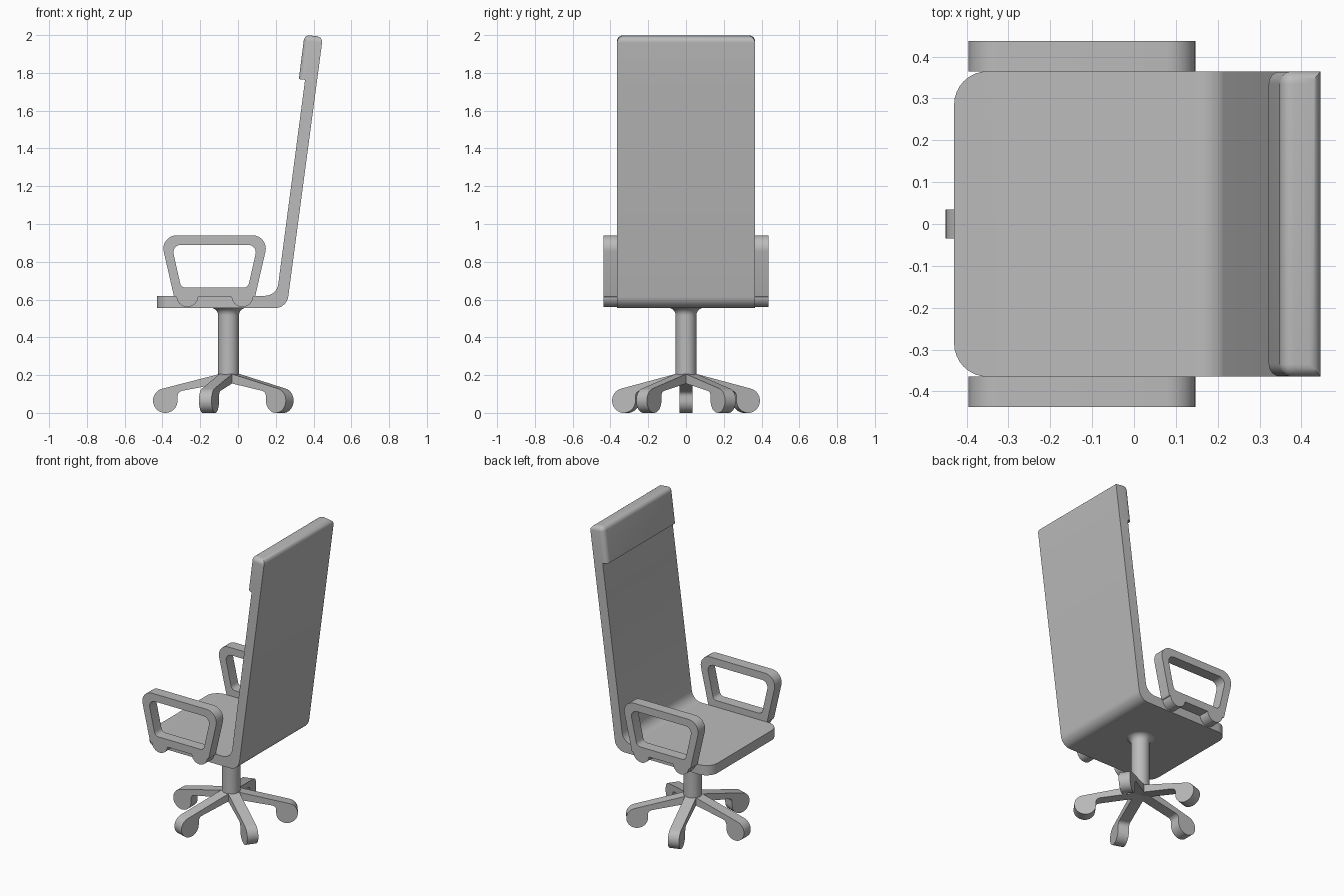
import bpy, bmesh, math
from mathutils import Vector, Matrix

cube = bpy.data.objects.get("Cube")
if cube:
    bpy.data.objects.remove(cube, do_unlink=True)

grey = bpy.data.materials.new("plain_grey")
grey.use_nodes = True
COLOUR = (0.5, 0.5, 0.5, 1)
grey.diffuse_color = COLOUR
grey.node_tree.nodes["Principled BSDF"].inputs["Base Color"].default_value = COLOUR

HALF = 0.365          # half width of seat and back
AXIS = -0.05          # x of the column


def finish(name, bm, matrix=None):
    bmesh.ops.recalc_face_normals(bm, faces=bm.faces[:])
    if matrix:
        bm.transform(matrix)
    mesh = bpy.data.meshes.new(name)
    bm.to_mesh(mesh)
    bm.free()
    mesh.materials.append(grey)
    ob = bpy.data.objects.new(name, mesh)
    bpy.context.collection.objects.link(ob)
    bpy.ops.object.select_all(action='DESELECT')
    ob.select_set(True)
    bpy.context.view_layer.objects.active = ob
    bpy.ops.object.shade_smooth_by_angle(angle=math.radians(32))
    return ob


def rounded(corners, seg=8):
    """Outline from (x, z, radius) corners, filleting those with a radius."""
    out = []
    for i, (x, z, r) in enumerate(corners):
        p = Vector((x, z))
        if r == 0:
            out.append(p)
            continue
        a = (Vector(corners[i - 1][:2]) - p).normalized()
        b = (Vector(corners[(i + 1) % len(corners)][:2]) - p).normalized()
        half = a.angle(b) / 2
        centre = p + (a + b).normalized() * (r / math.sin(half))
        start = p + a * (r / math.tan(half)) - centre
        end = p + b * (r / math.tan(half)) - centre
        total = start.angle_signed(end)
        for k in range(seg + 1):
            out.append(centre + Matrix.Rotation(-total * k / seg, 2) @ start)
    return out


def prism(points, y0, y1):
    """Extrude an xz outline along y."""
    bm = bmesh.new()
    face = bm.faces.new([bm.verts.new((p[0], y0, p[1])) for p in points])
    ext = bmesh.ops.extrude_face_region(bm, geom=[face])
    moved = [v for v in ext["geom"] if isinstance(v, bmesh.types.BMVert)]
    bmesh.ops.translate(bm, verts=moved, vec=(0, y1 - y0, 0))
    return bm


def bevel(bm, edges, size):
    bmesh.ops.bevel(bm, geom=edges, offset=size, offset_type='OFFSET',
                    segments=8, profile=0.5, affect='EDGES')


# Seat and back in one bent slab, front corners rounded in plan
slab = prism(rounded([(-0.43, 0.555, 0), (0.258, 0.555, 0.07), (0.418, 1.755, 0),
                      (0.355, 1.763, 0), (0.205, 0.62, 0.07), (-0.43, 0.62, 0)]),
             -HALF, HALF)
bevel(slab, [e for e in slab.edges
             if all(v.co.x < -0.42 for v in e.verts)
             and abs(e.verts[0].co.z - e.verts[1].co.z) > 0.03], 0.08)
finish("seat_and_back", slab)

# Headrest, softened along its front sides and around the top
head = prism([(0.418, 1.755), (0.449, 1.99), (0.352, 2.002), (0.322, 1.767)], -HALF, HALF)
soft = []
for e in head.edges:
    a, b = (v.co for v in e.verts)
    top = min(a.z, b.z) > 1.9
    front_side = max(a.x, b.x) < 0.36 and abs(a.z - b.z) > 0.1
    if top or front_side:
        soft.append(e)
bevel(head, soft, 0.03)
finish("headrest", head)

# Armrests: tapered loop plus two round lugs on each side
outer = rounded([(-0.413, 0.94, 0.07), (0.165, 0.94, 0.07),
                 (0.09, 0.613, 0.01), (-0.338, 0.613, 0.01)])
inner = rounded([(-0.352, 0.89, 0.04), (0.104, 0.89, 0.04),
                 (0.053, 0.663, 0.03), (-0.301, 0.663, 0.03)])
for side, label in ((1, "left"), (-1, "right")):
    y0, y1 = side * (HALF - 0.001), side * 0.437
    bm = bmesh.new()
    rings = [[bm.verts.new((p.x, y, p.y)) for p in line]
             for line, y in ((outer, y0), (outer, y1), (inner, y1), (inner, y0))]
    n = len(outer)
    for j in range(4):
        a, b = rings[j], rings[(j + 1) % 4]
        for i in range(n):
            k = (i + 1) % n
            bm.faces.new((a[i], a[k], b[k], b[i]))
    finish(label + "_armrest", bm)
    for x, place in ((-0.268, "front"), (0.023, "rear")):
        lug = [(x + 0.057 * math.cos(t), 0.618 + 0.057 * math.sin(t))
               for t in (math.pi * (1 + k / 20) for k in range(21))]
        finish(f"{label}_{place}_arm_lug", prism(lug, y0, y1))

# Column, turned, flaring under the seat
profile = [(0.055, 0.165), (0.055, 0.515)]
profile += [(0.095 - 0.04 * math.cos(t), 0.516 + 0.04 * math.sin(t))
            for t in (math.pi / 2 * k / 8 for k in range(1, 9))]
bm = bmesh.new()
verts = [bm.verts.new((r, 0, z)) for r, z in [(0, 0.165)] + profile]
edges = [bm.edges.new(pair) for pair in zip(verts, verts[1:])]
bmesh.ops.spin(bm, geom=verts + edges, cent=(0, 0, 0), axis=(0, 0, 1),
               angle=math.tau, steps=40)
bmesh.ops.remove_doubles(bm, verts=bm.verts[:], dist=0.0001)
finish("column", bm, Matrix.Translation((AXIS, 0, 0)))

# Five sloping legs ending in round feet
R, REACH = 0.065, 0.335
foot = [(REACH + R * math.cos(t), R + R * math.sin(t))
        for t in (math.radians(75 - 255 * k / 28) for k in range(29))]
under = rounded([(REACH - R, R, 0), (REACH - R, 0.112, 0.03), (0, 0.165, 0)])[1:]
leg = [(0, 0.218)] + foot + [tuple(p) for p in under]
for i in range(5):
    turn = Matrix.Rotation(math.pi + math.tau * i / 5, 4, 'Z')
    finish(f"leg_{i + 1}", prism(leg, -0.035, 0.035),
           Matrix.Translation((AXIS, 0, 0)) @ turn)
